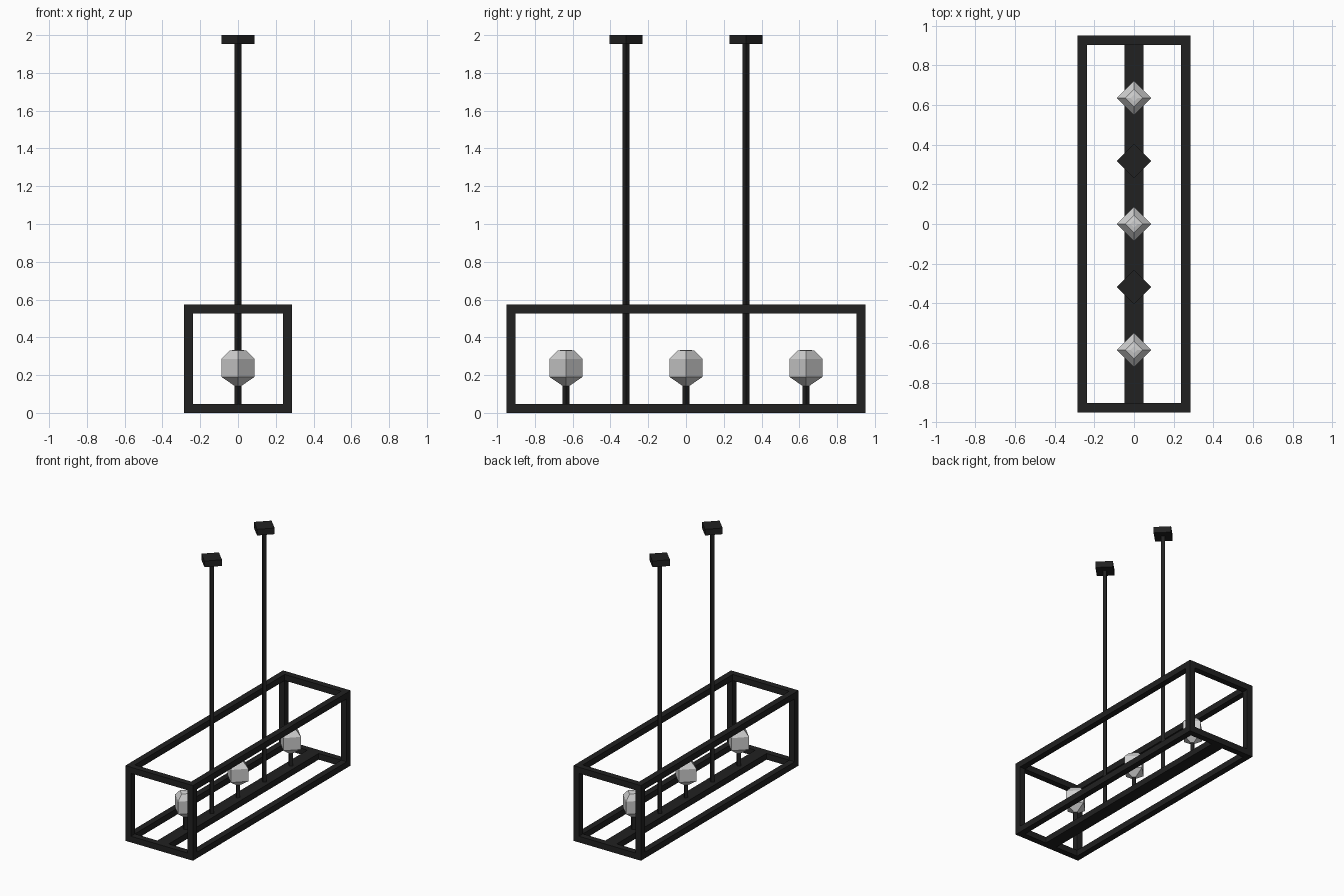
import bpy, bmesh, math

if "Cube" in bpy.data.objects:
    bpy.data.objects.remove(bpy.data.objects["Cube"])


def material(name, v):
    m = bpy.data.materials.new(name)
    m.diffuse_color = (v, v, v, 1)
    m.use_nodes = True
    m.node_tree.nodes["Principled BSDF"].inputs["Base Color"].default_value = m.diffuse_color
    return m


BLACK = material("matte black metal", 0.015)
GLASS = material("pale grey glass", 0.62)


def finish(name, bm, mat):
    bmesh.ops.recalc_face_normals(bm, faces=bm.faces)
    me = bpy.data.meshes.new(name)
    bm.to_mesh(me)
    bm.free()
    me.materials.append(mat)
    bpy.context.collection.objects.link(bpy.data.objects.new(name, me))


def box(name, lo, hi):
    bm = bmesh.new()
    bmesh.ops.create_cube(bm, size=1)
    for v in bm.verts:
        v.co = [(a + b) / 2 + c * (b - a) for a, b, c in zip(lo, hi, v.co)]
    finish(name, bm, BLACK)


def turned(name, y, profile, mat):
    """Four-sided lathe, corners on the x and y axes; profile is (radius, z)."""
    bm = bmesh.new()
    rings = [[bm.verts.new((r * math.cos(i * math.pi / 2),
                            y + r * math.sin(i * math.pi / 2), z))
              for i in range(4)] for r, z in profile]
    for a, b in zip(rings, rings[1:]):
        for i in range(4):
            j = (i + 1) % 4
            bm.faces.new((a[i], a[j], b[j], b[i]))
    bm.faces.new(rings[0][::-1])
    bm.faces.new(rings[-1])
    finish(name, bm, mat)


X, Y, H, T = 0.285, 0.95, 0.573, 0.047

# Open box frame: long rails, end rails, corner posts
for z in (0, H - T):
    for s in (-1, 1):
        x0, y0 = s * (X - T / 2), s * (Y - T / 2)
        box("long_rail", (x0 - T / 2, -Y, z), (x0 + T / 2, Y, z + T))
        box("end_rail", (-X + T, y0 - T / 2, z), (X - T, y0 + T / 2, z + T))
for sx in (-1, 1):
    for sy in (-1, 1):
        x0, y0 = sx * (X - T / 2), sy * (Y - T / 2)
        box("corner_post", (x0 - T / 2, y0 - T / 2, T), (x0 + T / 2, y0 + T / 2, H - T))

# Central bar carrying the lamps
box("lamp_bar", (-0.048, -Y + T, 0), (0.048, Y - T, T))

# Hanging rods with ceiling mounts
for y in (-0.317, 0.317):
    turned("hanging_rod", y, [(0.018, 0.04), (0.018, 1.96)], BLACK)
    turned("ceiling_mount", y, [(0.087, 1.953), (0.087, 2.0)], BLACK)

# Lamp holders and faceted bulbs
for y in (-0.635, 0, 0.635):
    turned("lamp_holder", y, [(0.018, 0.04), (0.018, 0.15)], BLACK)
    turned("bulb", y, [(0.018, 0.143), (0.087, 0.19), (0.087, 0.286),
                       (0.045, 0.329), (0.018, 0.334)], GLASS)
